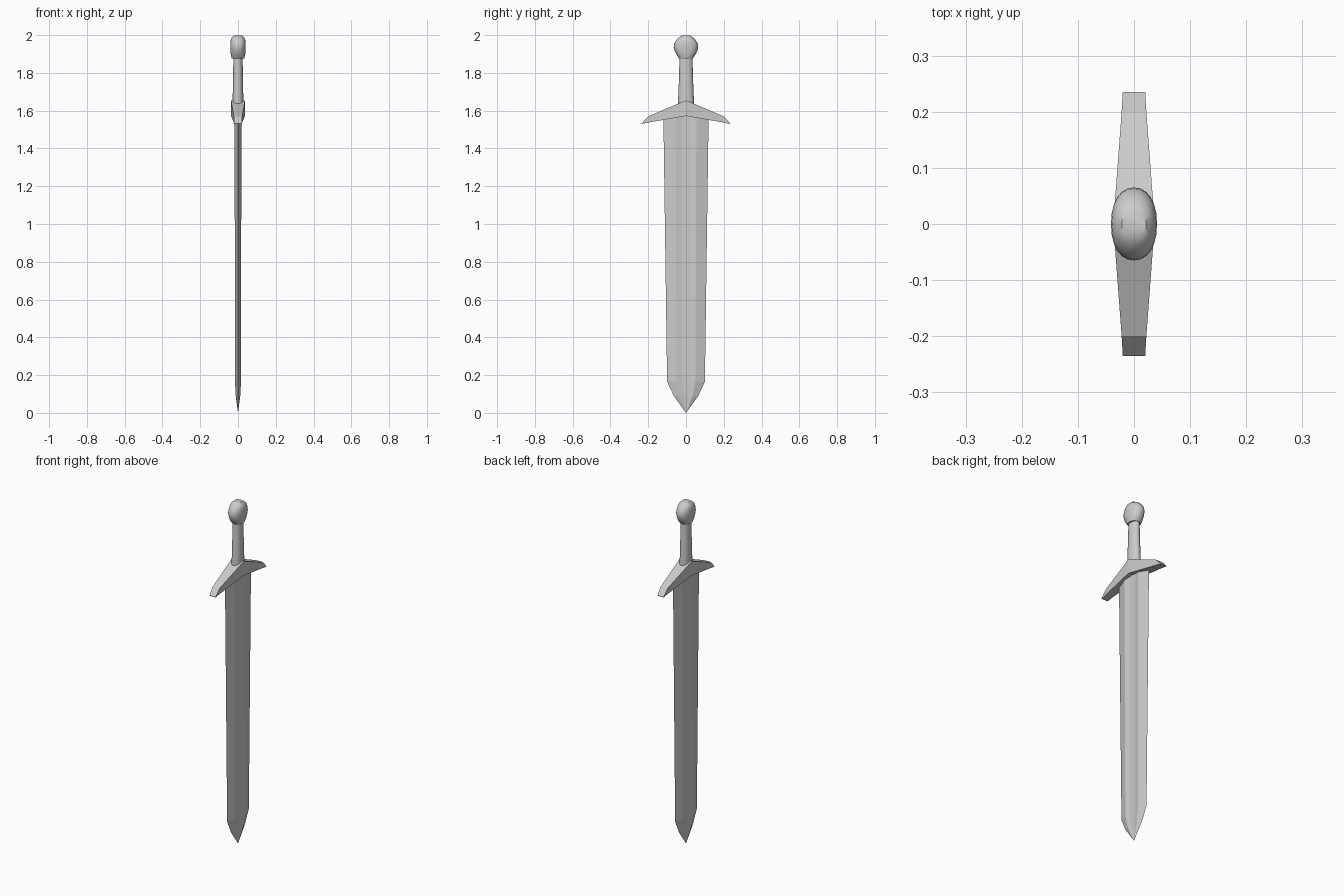
import bpy, bmesh, math

if "Cube" in bpy.data.objects:
    bpy.data.objects.remove(bpy.data.objects["Cube"])


def loft(name, rings, smooth=False, tip=None):
    """Skin a closed surface through rings of points; tip collapses the first ring's end."""
    bm = bmesh.new()
    loops = [[bm.verts.new(p) for p in ring] for ring in rings]
    n = len(loops[0])
    for a, b in zip(loops, loops[1:]):
        for i in range(n):
            j = (i + 1) % n
            bm.faces.new((a[i], a[j], b[j], b[i]))
    if tip:
        t = bm.verts.new(tip)
        for i in range(n):
            bm.faces.new((t, loops[0][(i + 1) % n], loops[0][i]))
    else:
        bm.faces.new(loops[0])
    bm.faces.new(loops[-1])
    bmesh.ops.recalc_face_normals(bm, faces=bm.faces)
    mesh = bpy.data.meshes.new(name)
    bm.to_mesh(mesh)
    bm.free()
    ob = bpy.data.objects.new(name, mesh)
    bpy.context.collection.objects.link(ob)
    if smooth:
        bpy.ops.object.select_all(action='DESELECT')
        ob.select_set(True)
        bpy.context.view_layer.objects.active = ob
        bpy.ops.object.shade_smooth_by_angle(angle=math.radians(40))
    return ob


def oval(rx, ry, z, n=24, power=2.0):
    pts = []
    for i in range(n):
        a = 2 * math.pi * i / n
        c, s = math.cos(a), math.sin(a)
        pts.append((math.copysign(abs(c) ** (2 / power), c) * rx,
                    math.copysign(abs(s) ** (2 / power), s) * ry, z))
    return pts


def blade_section(w, ridge, t, z):
    """Bevelled edges, two ridges and a shallow central fuller on each side."""
    half = [(0, w), (t, ridge), (t * 0.65, ridge * 0.4),
            (t * 0.65, -ridge * 0.4), (t, -ridge)]
    return [(x, y, z) for x, y in half] + [(-x, -y, z) for x, y in half]


# Blade, point down
loft("blade", [blade_section(0.065, 0.035, 0.012, 0.09),
               blade_section(0.10, 0.05, 0.016, 0.165),
               blade_section(0.12, 0.055, 0.018, 1.59)], tip=(0, 0, 0))

# Crossguard, drooping towards both ends
stations = [(-0.235, 0.02, 1.53, 1.532), (-0.2, 0.022, 1.537, 1.57),
            (0, 0.037, 1.572, 1.655),
            (0.2, 0.022, 1.537, 1.57), (0.235, 0.02, 1.53, 1.532)]
loft("crossguard", [[(-t, y, lo), (t, y, lo), (t, y, hi), (-t, y, hi)]
                    for y, t, lo, hi in stations])

# Grip
loft("grip", [oval(0.029, 0.044, 1.61), oval(0.027, 0.038, 1.75),
              oval(0.024, 0.034, 1.89)], smooth=True)

# Pommel
profile = [(0.033, 0.036, 1.877), (0.037, 0.046, 1.89), (0.04, 0.059, 1.913),
           (0.041, 0.065, 1.935), (0.041, 0.063, 1.953), (0.039, 0.053, 1.972),
           (0.033, 0.038, 1.987), (0.022, 0.022, 1.997)]
loft("pommel", [oval(rx, ry, z, power=2.2) for rx, ry, z in profile],
     smooth=True).data.update()
